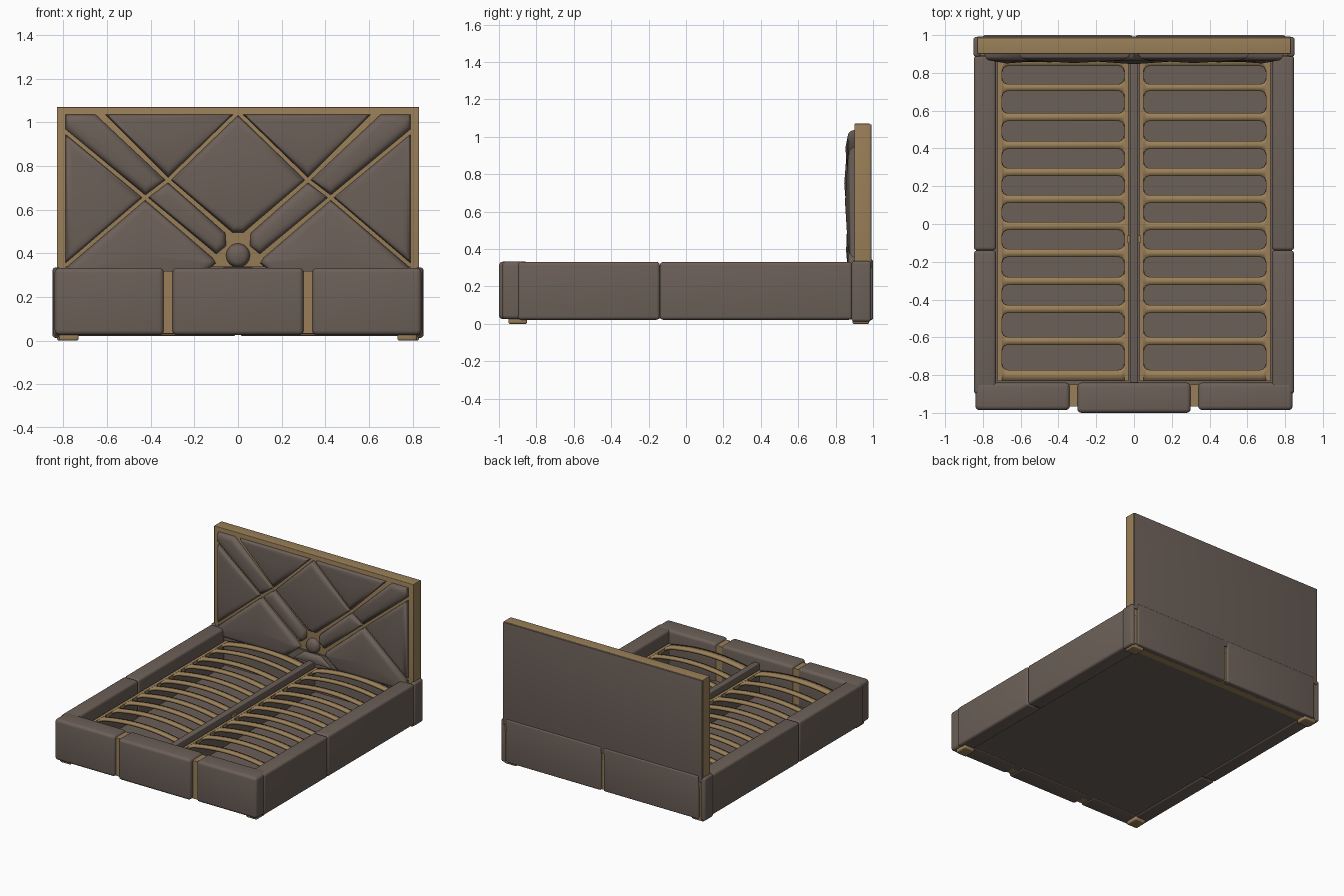
import bpy, bmesh, math

if "Cube" in bpy.data.objects:
    bpy.data.objects.remove(bpy.data.objects["Cube"])

def material(name, rgb):
    m = bpy.data.materials.new(name)
    m.diffuse_color = (*rgb, 1)
    m.use_nodes = True
    m.node_tree.nodes["Principled BSDF"].inputs["Base Color"].default_value = m.diffuse_color
    return m

BROWN = material("brown upholstery", (0.150, 0.116, 0.098))
TAN = material("tan trim", (0.320, 0.212, 0.098))

def finish(name, bm, mat, smooth_angle=40):
    me = bpy.data.meshes.new(name)
    bm.to_mesh(me)
    bm.free()
    me.materials.append(mat)
    ob = bpy.data.objects.new(name, me)
    bpy.context.collection.objects.link(ob)
    bpy.ops.object.select_all(action='DESELECT')
    ob.select_set(True)
    bpy.context.view_layer.objects.active = ob
    bpy.ops.object.shade_smooth_by_angle(angle=math.radians(smooth_angle))
    return ob

def box(name, x, y, z, mat, r=0.0):
    """Box from (min, max) ranges with rounded edges."""
    bm = bmesh.new()
    bmesh.ops.create_cube(bm, size=1)
    for v in bm.verts:
        v.co = [lo + (c + 0.5) * (hi - lo) for c, (lo, hi) in zip(v.co, (x, y, z))]
    if r:
        bmesh.ops.bevel(bm, geom=bm.edges[:], offset=r, segments=4, profile=0.5, affect='EDGES')
    return finish(name, bm, mat)

def pair(name, x, y, z, mat, r=0.0):
    """The same box on the right and the left."""
    box(name + "_right", x, y, z, mat, r)
    box(name + "_left", (-x[1], -x[0]), y, z, mat, r)

# ---- upholstered base ----
box("foot_panel_middle", (-0.30, 0.30), (-1.0, -0.84), (0.025, 0.333), BROWN, 0.022)
pair("foot_panel_side", (0.34, 0.84), (-0.985, -0.84), (0.025, 0.333), BROWN, 0.022)
pair("foot_gap_trim", (0.28, 0.36), (-0.965, -0.85), (0.032, 0.318), TAN)
pair("side_rail_front", (0.73, 0.848), (-0.90, -0.14), (0.022, 0.331), BROWN, 0.018)
pair("side_rail_back", (0.73, 0.848), (-0.14, 0.89), (0.022, 0.331), BROWN, 0.018)
pair("back_corner", (0.812, 0.85), (0.885, 0.99), (0.012, 0.335), BROWN, 0.015)
pair("foot_front", (0.73, 0.82), (-0.95, -0.85), (0.0, 0.04), TAN, 0.01)
pair("foot_back", (0.73, 0.83), (0.89, 0.98), (0.0, 0.04), TAN, 0.01)
box("base_floor", (-0.78, 0.78), (-0.90, 0.95), (0.03, 0.05), BROWN)
box("head_rail", (-0.79, 0.79), (0.89, 0.96), (0.03, 0.34), BROWN)

# ---- headboard ----
box("headboard_core", (-0.83, 0.83), (0.90, 0.985), (0.25, 1.07), TAN, 0.004)
box("headboard_back", (-0.828, 0.828), (0.98, 0.993), (0.30, 1.067), BROWN, 0.003)
box("back_gap_trim", (-0.82, 0.82), (0.90, 0.984), (0.025, 0.33), TAN)
pair("back_lower_panel", (0.010, 0.80), (0.95, 1.0), (0.02, 0.345), BROWN, 0.012)

def pillow(name, pts, dome):
    """Padded piece of the headboard front from an x, z outline."""
    bm = bmesh.new()
    f = bm.faces.new([bm.verts.new((x, 0.900, z)) for x, z in pts])
    f.normal_update()
    if f.normal.y > 0:
        f.normal_flip()
    gap = bmesh.ops.inset_individual(bm, faces=[f], thickness=0.009, use_even_offset=True)
    bmesh.ops.delete(bm, geom=gap['faces'], context='FACES')
    for t, d in ((0.003, 0.014), (0.007, 0.012), (0.011, 0.007), (0.014, 0.003)):
        bmesh.ops.inset_individual(bm, faces=[f], thickness=t, depth=d, use_even_offset=True)
    for v in bmesh.ops.poke(bm, faces=[f])['verts']:
        v.co.y -= dome
    finish(name, bm, BROWN, 65)

T, P, Q = (0, 1.045), (-0.32, 0.735), (-0.425, 0.655)
pillow("pillow_diamond", [T, P, (-0.03, 0.487), (0.03, 0.487), (0.32, 0.735)], 0.018)
pillow("pillow_bottom_middle", [(-0.07, 0.345), (0.07, 0.345), (0.19, 0.25), (-0.19, 0.25)], 0.0)
side_pillows = {
    "pillow_top": ([(-0.63, 1.045), T, P], 0.012),
    "pillow_strip_upper": ([(-0.80, 1.045), (-0.65, 1.045), P, Q, (-0.80, 0.965)], 0.004),
    "pillow_strip_lower": ([P, (-0.05, 0.497), (-0.045, 0.43), (-0.10, 0.385), Q], 0.004),
    "pillow_side": ([(-0.80, 0.965), Q, (-0.80, 0.335)], 0.014),
    "pillow_bottom": ([Q, (-0.11, 0.385), (-0.09, 0.352), (-0.215, 0.25), (-0.80, 0.25), (-0.80, 0.335)], 0.008),
}
for name, (pts, dome) in side_pillows.items():
    pillow(name + "_left", pts, dome)
    pillow(name + "_right", [(-x, z) for x, z in pts], dome)
pillow("pillow_button", [(0.064 * math.cos(a * math.pi / 12), 0.39 + 0.064 * math.sin(a * math.pi / 12))
                         for a in range(24)], 0.004)

# ---- slatted frame: tan slats between rounded openings ----
HOLES = [(-0.772, -0.640), (-0.598, -0.471), (-0.429, -0.323), (-0.280, -0.175), (-0.132, -0.032),
         (0.011, 0.111), (0.153, 0.254), (0.296, 0.397), (0.439, 0.545), (0.587, 0.704), (0.741, 0.836)]
X0, X1, R = 0.05, 0.70, 0.03
ends = [0, 0.003, 0.009, 0.018, 0.03]
xs = [X0 + d for d in ends] + [X0 + 0.03 + 0.59 * i / 16 for i in range(1, 16)] + [X1 - d for d in reversed(ends)]
lows = [-0.83] + [h[1] for h in HOLES]
highs = [h[0] for h in HOLES] + [0.885]

def slats(name, side):
    bm = bmesh.new()
    for i, (lo, hi) in enumerate(zip(lows, highs)):
        rows = []
        for x in xs:
            d = min(x - X0, X1 - x, R)
            flare = R - math.sqrt(max(R * R - (R - d) ** 2, 0))
            u = (x - 0.375) / 0.325
            z = 0.24 + 0.035 * (1 - u * u)
            a = lo - (flare if i else 0)
            b = hi + (flare if i < len(HOLES) else 0)
            rows.append([bm.verts.new((side * x, y, z)) for y in (a, b)])
        for (a0, b0), (a1, b1) in zip(rows, rows[1:]):
            bm.faces.new((a0, a1, b1, b0) if side > 0 else (a1, a0, b0, b1))
    ob = finish(name, bm, TAN)
    mod = ob.modifiers.new("thickness", 'SOLIDIFY')
    mod.thickness = 0.018
    mod.offset = -1

slats("slats_right", 1)
slats("slats_left", -1)
pair("slat_frame_inner", (0.03, 0.051), (-0.83, 0.885), (0.215, 0.241), TAN)
pair("slat_frame_outer", (0.699, 0.722), (-0.83, 0.885), (0.215, 0.241), TAN)
box("centre_beam", (-0.022, 0.022), (-0.85, 0.89), (0.05, 0.285), BROWN, 0.005)
box("beam_bracket", (-0.035, 0.035), (-0.10, -0.06), (0.20, 0.26), TAN)
